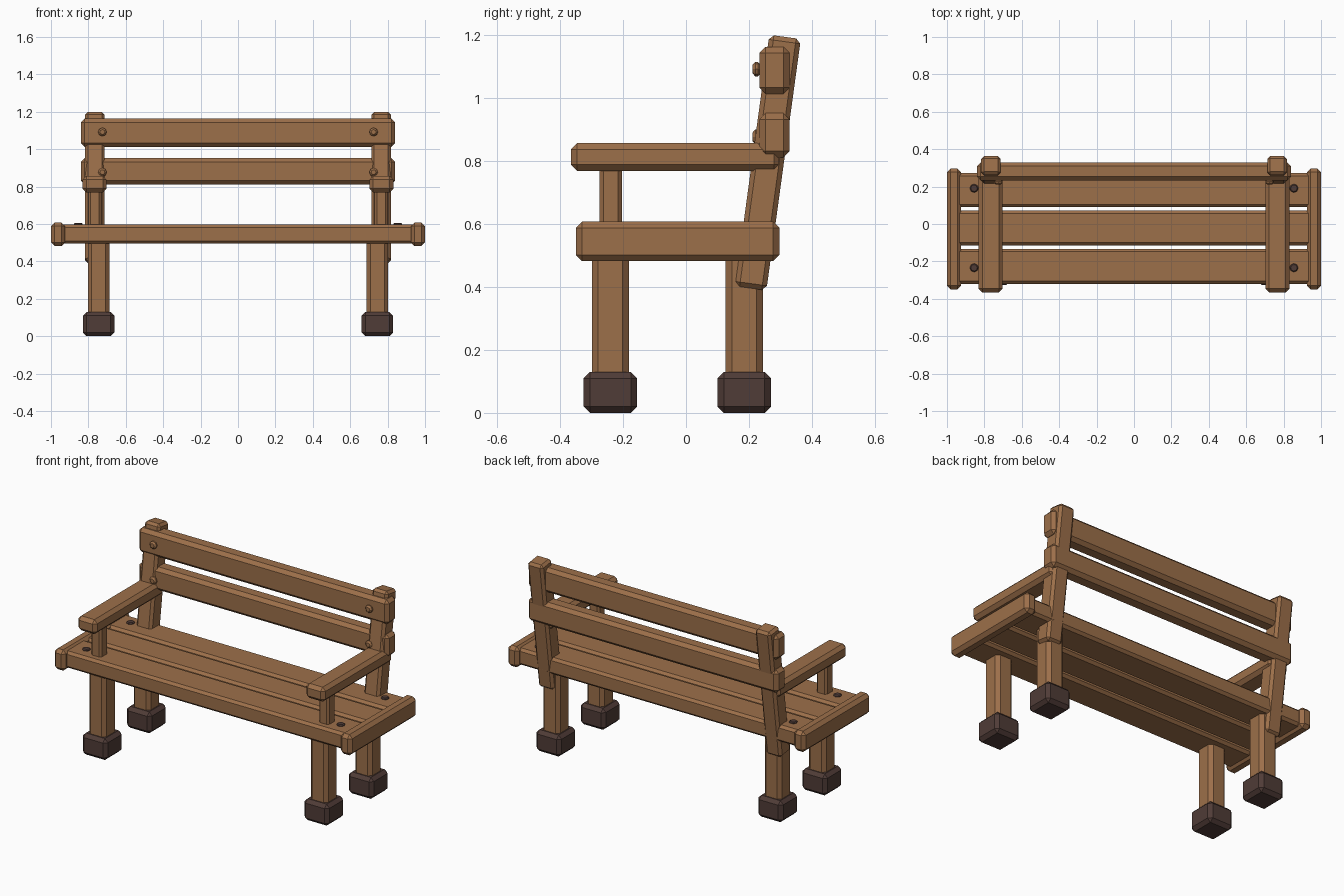
import bpy, bmesh, math
from mathutils import Matrix

if "Cube" in bpy.data.objects:
    bpy.data.objects.remove(bpy.data.objects["Cube"])


def material(name, rgb):
    m = bpy.data.materials.new(name)
    m.diffuse_color = (*rgb, 1)
    m.use_nodes = True
    m.node_tree.nodes["Principled BSDF"].inputs["Base Color"].default_value = m.diffuse_color
    return m


WOOD = material("warm wood", (0.335, 0.160, 0.068))
DARK = material("dark brown", (0.080, 0.045, 0.038))


def finish(name, bm, mat):
    bmesh.ops.recalc_face_normals(bm, faces=bm.faces)
    me = bpy.data.meshes.new(name)
    bm.to_mesh(me)
    bm.free()
    me.materials.append(mat)
    ob = bpy.data.objects.new(name, me)
    bpy.context.collection.objects.link(ob)
    return ob


def beam(name, x, y, z, mat=WOOD, bevel=0.02, tilt=0.0):
    """Chamfered box between (min, max) pairs, optionally tilted about x."""
    bm = bmesh.new()
    size = [b - a for a, b in (x, y, z)]
    mid = [(a + b) / 2 for a, b in (x, y, z)]
    bmesh.ops.create_cube(bm, size=1, matrix=Matrix.Diagonal((*size, 1)))
    bmesh.ops.bevel(bm, geom=bm.edges[:], offset=bevel, segments=1,
                    affect='EDGES', profile=0.5)
    bm.transform(Matrix.Translation(mid) @ Matrix.Rotation(tilt, 4, 'X'))
    return finish(name, bm, mat)


def bolt(name, pos, mat, depth, bevel, rot=0.0):
    """Eight-sided bolt head with chamfered rims."""
    bm = bmesh.new()
    bmesh.ops.create_cone(bm, cap_ends=True, segments=8, radius1=0.023,
                          radius2=0.023, depth=depth)
    rims = [e for e in bm.edges if abs(e.verts[0].co.z - e.verts[1].co.z) < 1e-5]
    bmesh.ops.bevel(bm, geom=rims, offset=bevel, segments=1,
                    affect='EDGES', profile=0.5)
    bm.transform(Matrix.Translation(pos) @ Matrix.Rotation(rot, 4, 'X'))
    return finish(name, bm, mat)


def span(c, w):
    return (c - w / 2, c + w / 2)


# seat planks
for i, y in enumerate([(-0.32, -0.133), (-0.115, 0.072), (0.09, 0.272)]):
    beam(f"seat_plank_{i + 1}", (-0.95, 0.95), y, (0.495, 0.597), bevel=0.015)

# back rails
beam("upper_back_rail", (-0.84, 0.84), (0.233, 0.329), (1.013, 1.163))
beam("lower_back_rail", (-0.84, 0.84), (0.233, 0.329), (0.812, 0.952))

for side, s in (("left", -1), ("right", 1)):
    # legs and feet
    for end, y in (("front", -0.24), ("back", 0.185)):
        beam(f"{side}_{end}_leg", span(s * 0.745, 0.115), span(y, 0.118), (0.08, 0.54))
        beam(f"{side}_{end}_foot", span(s * 0.745, 0.168), span(y, 0.17), (0, 0.13), DARK)
        # bolts on the seat
        bolt(f"{side}_{end}_seat_bolt", (s * 0.855, y + 0.006, 0.596), DARK, 0.02, 0.005)
    # seat end cap
    beam(f"{side}_seat_end", span(s * 0.962, 0.076), (-0.35, 0.297), (0.482, 0.608))
    # leaning back post
    beam(f"{side}_back_post", span(s * 0.765, 0.104), span(0.26, 0.101),
         span(0.795, 0.806), bevel=0.015, tilt=math.radians(-7.8))
    # armrest and its support
    beam(f"{side}_armrest", span(s * 0.767, 0.128), (-0.366, 0.30), (0.769, 0.857))
    beam(f"{side}_arm_support", span(s * 0.765, 0.07), span(-0.239, 0.07),
         (0.57, 0.80), bevel=0.012)
    # bolts on the back rest
    for n, z in (("upper", 1.092), ("lower", 0.877)):
        bolt(f"{side}_{n}_back_bolt", (s * 0.725, 0.224, z), WOOD, 0.026, 0.009,
             math.pi / 2)
